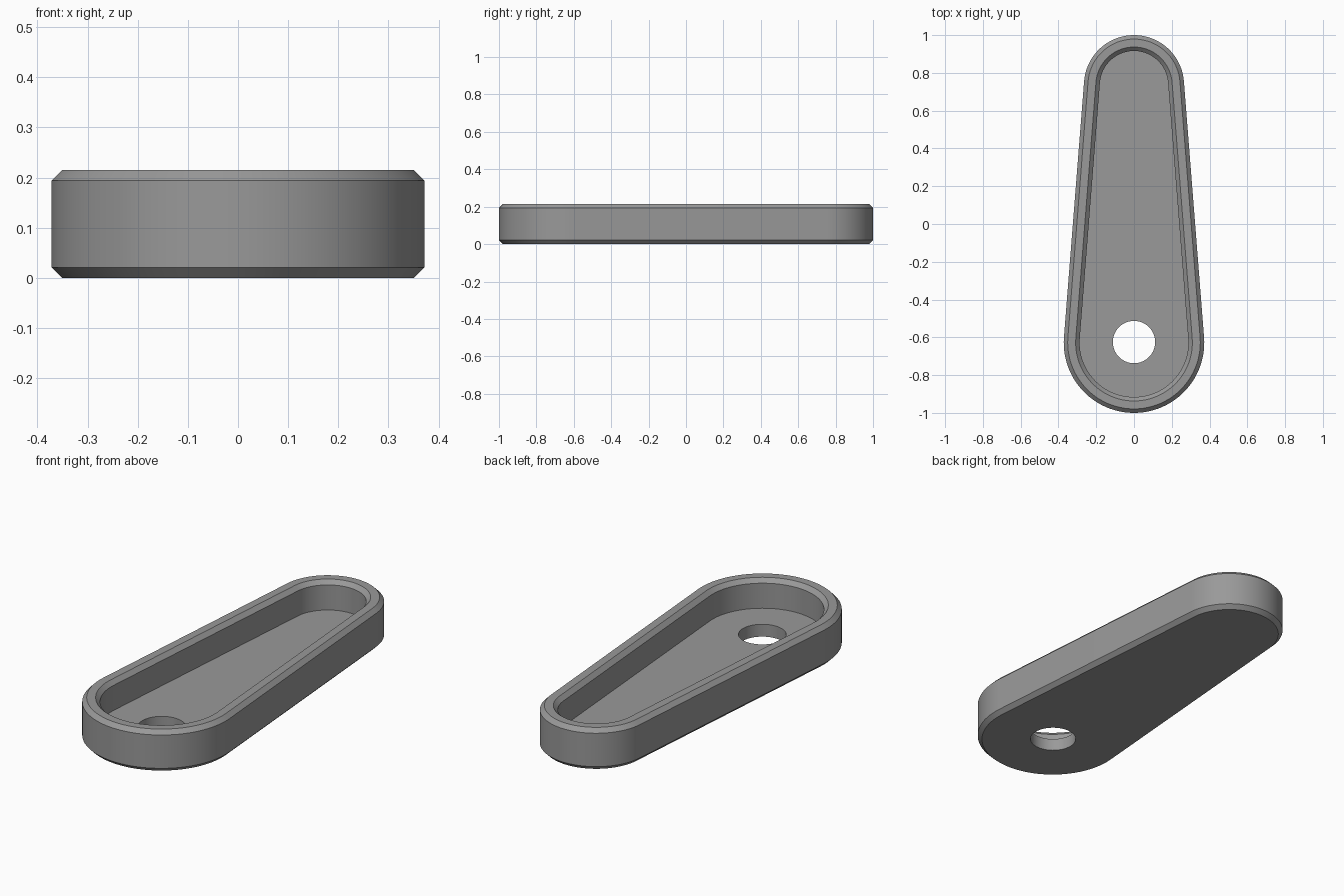
import bpy, bmesh, math

if "Cube" in bpy.data.objects:
    bpy.data.objects.remove(bpy.data.objects["Cube"])

BIG_Y, BIG_R = -0.628, 0.372      # wide end
SMALL_Y, SMALL_R = 0.735, 0.265   # narrow end
HEIGHT, CH, FLOOR = 0.215, 0.021, 0.064
SEG = 48

grey = bpy.data.materials.new("mid grey")
grey.diffuse_color = (0.32, 0.32, 0.32, 1)
grey.use_nodes = True
grey.node_tree.nodes["Principled BSDF"].inputs["Base Color"].default_value = grey.diffuse_color


def outline(inset):
    """Tapered round-ended outline, counter-clockwise, moved inwards by inset."""
    tilt = math.asin((BIG_R - SMALL_R) / (SMALL_Y - BIG_Y))
    pts = []
    for cy, r, start, end in ((SMALL_Y, SMALL_R, tilt, math.pi - tilt),
                              (BIG_Y, BIG_R, math.pi - tilt, 2 * math.pi + tilt)):
        for i in range(SEG + 1):
            a = start + (end - start) * i / SEG
            pts.append(((r - inset) * math.cos(a), cy + (r - inset) * math.sin(a)))
    return pts


# Tray: outer chamfers, flat rim, inner chamfer, straight pocket wall, floor
section = [(CH, 0), (0, CH), (0, HEIGHT - CH), (CH, HEIGHT),
           (3 * CH, HEIGHT), (4 * CH, HEIGHT - CH), (4 * CH, FLOOR)]
bm = bmesh.new()
rings = [[bm.verts.new((x, y, z)) for x, y in outline(d)] for d, z in section]
for low, high in zip(rings, rings[1:]):
    n = len(low)
    for i in range(n):
        j = (i + 1) % n
        bm.faces.new((low[i], low[j], high[j], high[i]))
bm.faces.new(rings[0][::-1])
bm.faces.new(rings[-1])
mesh = bpy.data.meshes.new("tapered_tray")
bm.to_mesh(mesh)
bm.free()
mesh.materials.append(grey)
tray = bpy.data.objects.new("tapered_tray", mesh)
bpy.context.collection.objects.link(tray)

# Round hole through the floor at the wide end
bpy.ops.mesh.primitive_cylinder_add(vertices=64, radius=0.112, depth=0.3,
                                    location=(0, BIG_Y + 0.003, 0))
cutter = bpy.context.object
cutter.name = "hole_cutter"
cutter.hide_render = True
cutter.data.materials.append(grey)
cut = tray.modifiers.new("hole", 'BOOLEAN')
cut.operation = 'DIFFERENCE'
cut.solver = 'EXACT'
cut.object = cutter

bpy.ops.object.select_all(action='DESELECT')
tray.select_set(True)
bpy.context.view_layer.objects.active = tray
bpy.ops.object.modifier_apply(modifier=cut.name)
bpy.data.objects.remove(cutter)
bpy.ops.object.shade_smooth_by_angle(angle=math.radians(30))
